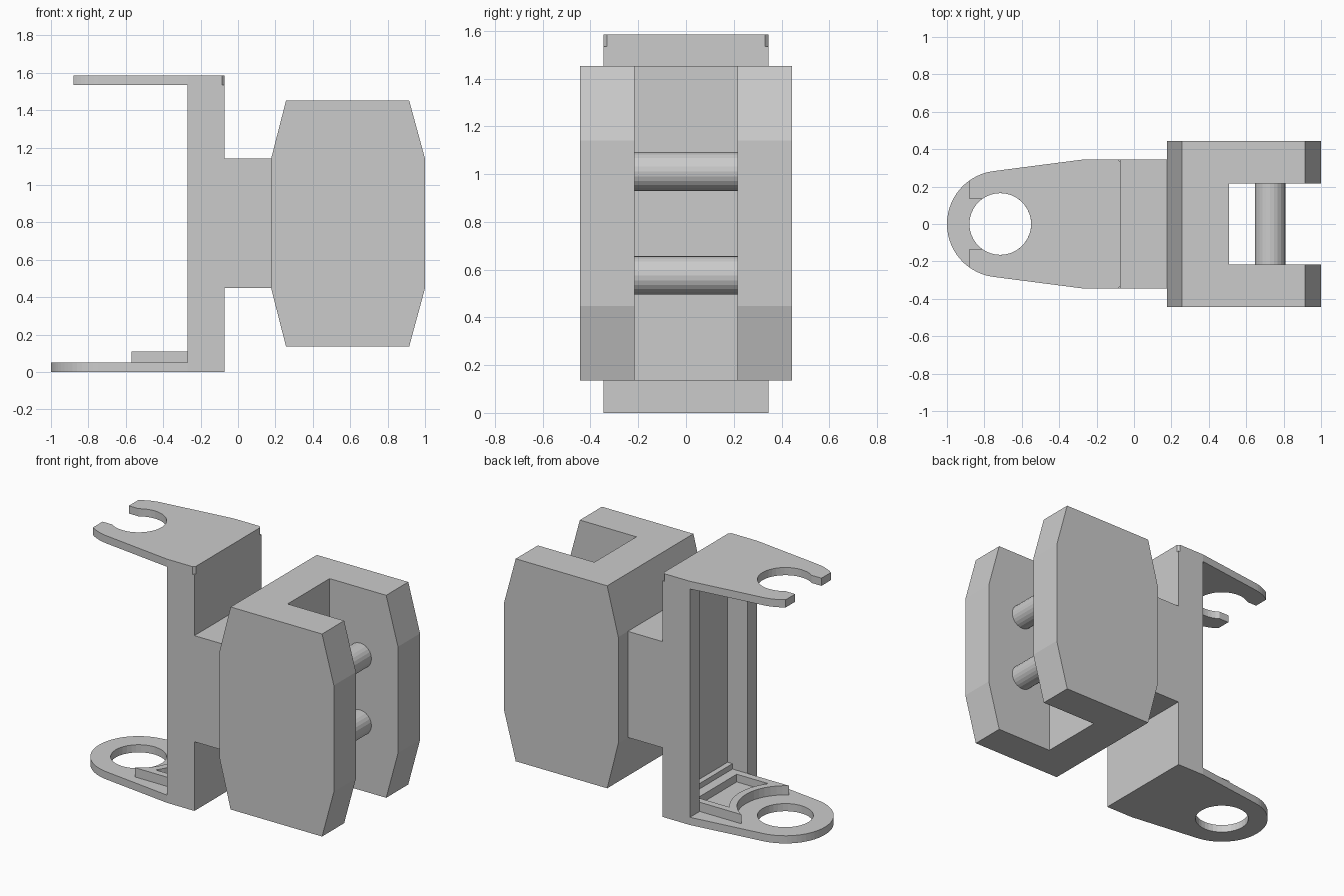
import bpy, bmesh
from math import sin, cos, pi, radians, asin, acos
from mathutils import Vector

if "Cube" in bpy.data.objects:
    bpy.data.objects.remove(bpy.data.objects["Cube"])


def prism(name, pts, lo, hi, axis='Z'):
    """Extrude a closed 2D outline; axis Z takes (x, y), axis Y takes (x, z)."""
    place = (lambda p, h: (p[0], p[1], h)) if axis == 'Z' else (lambda p, h: (p[0], h, p[1]))
    bm = bmesh.new()
    face = bm.faces.new([bm.verts.new(place(p, lo)) for p in pts])
    ext = bmesh.ops.extrude_face_region(bm, geom=[face])
    shift = Vector(place((0, 0), hi - lo))
    bmesh.ops.translate(bm, vec=shift,
                        verts=[v for v in ext['geom'] if isinstance(v, bmesh.types.BMVert)])
    bmesh.ops.recalc_face_normals(bm, faces=bm.faces)
    mesh = bpy.data.meshes.new(name)
    bm.to_mesh(mesh)
    bm.free()
    ob = bpy.data.objects.new(name, mesh)
    bpy.context.collection.objects.link(ob)
    return ob


def rect(x0, x1, y):
    return [(x0, -y), (x1, -y), (x1, y), (x0, y)]


def arc(cx, cy, r, a0, a1, n):
    return [(cx + r * cos(a0 + (a1 - a0) * i / n), cy + r * sin(a0 + (a1 - a0) * i / n))
            for i in range(n + 1)]


def circle(cx, cy, r, n):
    return arc(cx, cy, r, 0, 2 * pi, n)[:-1]


def cut(ob, cutter):
    """Subtract the cutter and discard it."""
    cutter.hide_render = True
    mod = ob.modifiers.new("cut", 'BOOLEAN')
    mod.operation, mod.solver, mod.object = 'DIFFERENCE', 'EXACT', cutter
    bpy.context.view_layer.objects.active = ob
    bpy.ops.object.modifier_apply(modifier=mod.name)
    bpy.data.objects.remove(cutter)


HX, R, HOLE = -0.715, 0.285, 0.165     # eye centre, outer and hole radius
W = 0.345                              # bracket half width
BACK, FRONT = -0.072, -0.27            # column x range
C = 0.245                              # channel half width
DEEP = -0.128                          # channel back wall

# bottom plate with round eye
tang = radians(97)
bottom = prism("bottom_plate",
               [(BACK, -W), (BACK, W), (FRONT, W)]
               + arc(HX, 0, R, tang, 2 * pi - tang, 28) + [(FRONT, -W)], 0, 0.05)
cut(bottom, prism("cutter", circle(HX, 0, HOLE, 36), -0.1, 0.2))

# top plate, cut short and open at the end
end_x, ch = -0.88, 0.014
end_a = acos((end_x - HX) / R)
top = prism("top_plate",
            [(BACK, -W + ch), (BACK, W - ch), (BACK - ch, W), (FRONT, W)]
            + arc(HX, 0, R, tang, end_a, 6)
            + arc(HX, 0, R, 2 * pi - end_a, 2 * pi - tang, 6)
            + [(FRONT, -W), (BACK - ch, -W)], 1.535, 1.585)
g = asin(0.135 / HOLE)
cut(top, prism("cutter", [(-1.1, -0.135)] + arc(HX, 0, HOLE, -pi + g, pi - g, 28)
               + [(-1.1, 0.135)], 1.4, 1.7))

# channel-shaped column
prism("column", [(BACK, -W), (BACK, W), (FRONT, W), (FRONT, C), (DEEP, C),
                 (DEEP, -C), (FRONT, -C), (FRONT, -W)], 0.05, 1.535)

# raised frame around a recess, hollowed round the eye
ra = asin(C / R)
rim = prism("raised_rim", [(DEEP, -C)] + arc(HX, 0, R, -ra, ra, 16) + [(DEEP, C)], 0.05, 0.11)
r2, c2 = R + 0.045, C - 0.045
rb = asin(c2 / r2)
cut(rim, prism("cutter", [(-0.225, -c2)] + arc(HX, 0, r2, -rb, rb, 16) + [(-0.225, c2)],
               0.06, 0.2))
prism("rim_back_bar", rect(-0.163, DEEP, C), 0.11, 0.145)

# neck joining bracket to clevis
prism("neck", rect(BACK, 0.18, W), 0.45, 1.14)

# clevis block with eight-sided profile and open slot
block = prism("clevis_block",
              [(0.177, 0.448), (0.257, 0.135), (0.915, 0.135), (1.0, 0.448),
               (1.0, 1.14), (0.915, 1.452), (0.257, 1.452), (0.177, 1.14)],
              -0.443, 0.443, 'Y')
cut(block, prism("cutter", rect(0.508, 1.2, 0.216), -0.1, 1.7))

# cross pins
for name, z in (("lower_pin", 0.576), ("upper_pin", 1.011)):
    prism(name, circle(0.728, z, 0.081, 24), -0.22, 0.22, 'Y')
